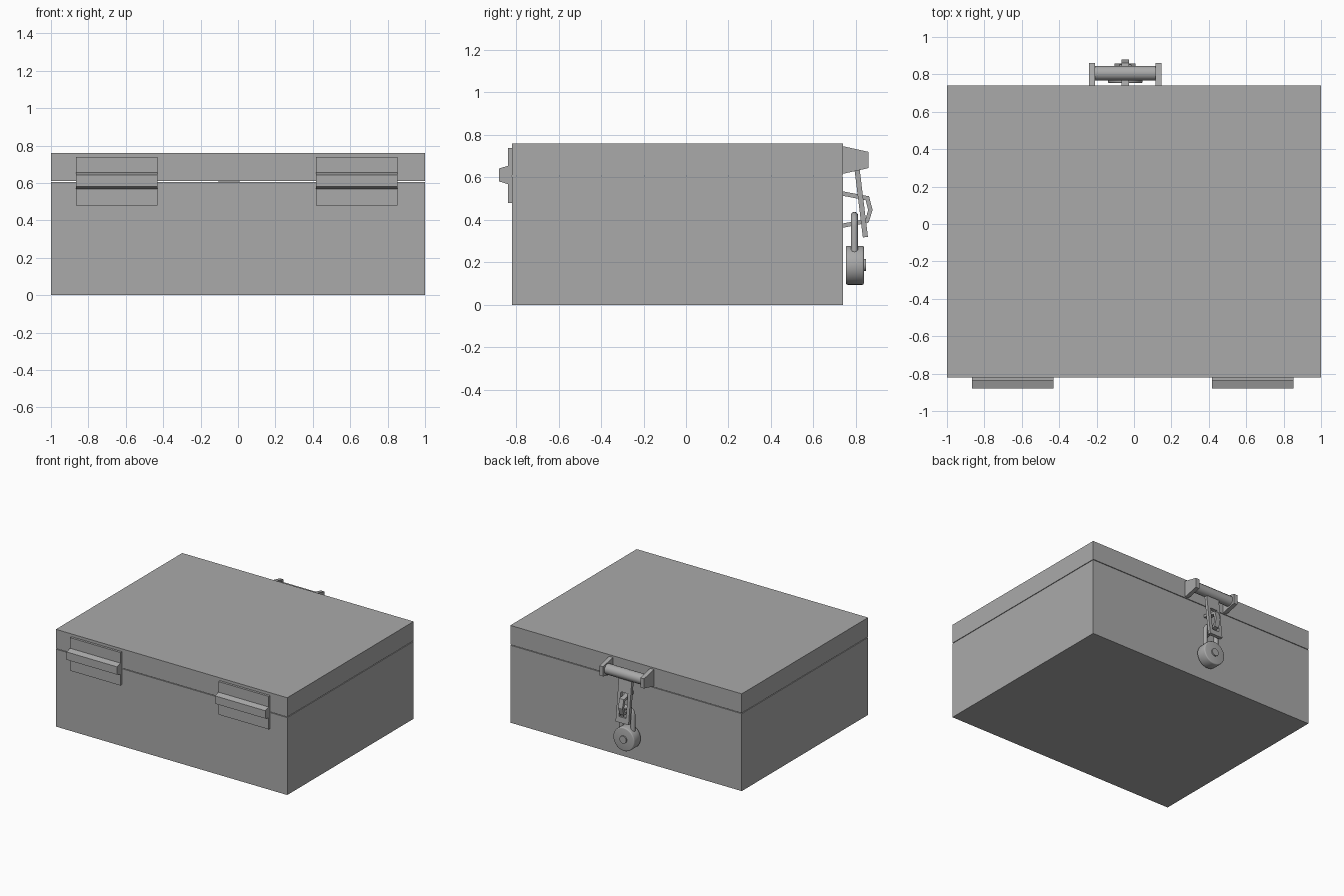
import bpy, bmesh, math
from mathutils import Matrix, Vector

if "Cube" in bpy.data.objects:
    bpy.data.objects.remove(bpy.data.objects["Cube"], do_unlink=True)

grey = bpy.data.materials.new("plain_grey")
grey.use_nodes = True
grey.diffuse_color = (0.4, 0.4, 0.4, 1)
grey.node_tree.nodes["Principled BSDF"].inputs["Base Color"].default_value = (0.4, 0.4, 0.4, 1)

CX = -0.047  # centre line of the latch


def finish(name, bm, smooth=False):
    bmesh.ops.recalc_face_normals(bm, faces=bm.faces)
    mesh = bpy.data.meshes.new(name)
    bm.to_mesh(mesh)
    bm.free()
    mesh.materials.append(grey)
    obj = bpy.data.objects.new(name, mesh)
    bpy.context.collection.objects.link(obj)
    if smooth:
        bpy.ops.object.select_all(action="DESELECT")
        obj.select_set(True)
        bpy.context.view_layer.objects.active = obj
        bpy.ops.object.shade_smooth_by_angle(angle=math.radians(40))
    return obj


def box(name, x, y, z):
    bm = bmesh.new()
    bmesh.ops.create_cube(bm, size=1)
    for v in bm.verts:
        v.co = [r[0] if c < 0 else r[1] for c, r in zip(v.co, (x, y, z))]
    return finish(name, bm)


def extrude_x(name, profile, x0, x1):
    """Extrude a (y, z) outline along x."""
    bm = bmesh.new()
    face = bm.faces.new([bm.verts.new((x0, y, z)) for y, z in profile])
    new = bmesh.ops.extrude_face_region(bm, geom=[face])["geom"]
    moved = [g for g in new if isinstance(g, bmesh.types.BMVert)]
    bmesh.ops.translate(bm, verts=moved, vec=(x1 - x0, 0, 0))
    return finish(name, bm)


def cylinder(name, radius, start, end, sides, bevel=0):
    a, b = Vector(start), Vector(end)
    bm = bmesh.new()
    bmesh.ops.create_cone(bm, cap_ends=True, segments=sides, radius1=radius,
                          radius2=radius, depth=(b - a).length)
    if bevel:
        rims = [e for e in bm.edges if abs(e.verts[0].co.z - e.verts[1].co.z) < 1e-5]
        bmesh.ops.bevel(bm, geom=rims, offset=bevel, segments=3, profile=0.5, affect="EDGES")
    turn = (b - a).to_track_quat("Z", "Y").to_matrix().to_4x4()
    bm.transform(Matrix.Translation((a + b) / 2) @ turn)
    return finish(name, bm, True)


# Case, with a hairline gap under the lid
box("case_body", (-1, 1), (-0.82, 0.74), (0, 0.605))
box("case_lid", (-1, 1), (-0.82, 0.74), (0.61, 0.76))

# Hinges: two leaves and a tapered knuckle each
for side, x in (("right", -0.865), ("left", 0.417)):
    x1 = x + 0.435
    box(side + "_hinge_upper_leaf", (x, x1), (-0.838, -0.82), (0.61, 0.738))
    box(side + "_hinge_lower_leaf", (x, x1), (-0.838, -0.82), (0.48, 0.605))
    extrude_x(side + "_hinge_knuckle",
              [(-0.82, 0.568), (-0.838, 0.568), (-0.88, 0.581),
               (-0.88, 0.642), (-0.838, 0.655), (-0.82, 0.655)], x, x1)

# Latch brackets and the rod between them
for side, x in (("right", CX - 0.193), ("left", CX + 0.161)):
    extrude_x(side + "_latch_bracket",
              [(0.735, 0.616), (0.735, 0.748), (0.86, 0.72), (0.86, 0.644)], x, x + 0.032)
cylinder("latch_rod", 0.04, (CX - 0.165, 0.806, 0.683), (CX + 0.165, 0.806, 0.683), 12)

# Slotted hasp strap leaning outward below the rod
TOP, BOTTOM, LEAN = 0.66, 0.317, 0.042


def strap_part(name, x0, x1, low, high):
    def back(z):
        return 0.791 + (TOP - z) / (TOP - BOTTOM) * LEAN
    extrude_x(name, [(back(low), low), (back(low) + 0.024, low + 0.003),
                     (back(high) + 0.024, high + 0.003), (back(high), high)], CX + x0, CX + x1)


strap_part("hasp_upper", -0.056, 0.056, 0.545, TOP)
strap_part("hasp_lower", -0.056, 0.056, BOTTOM, 0.36)
strap_part("hasp_right_rail", -0.056, -0.03, 0.36, 0.545)
strap_part("hasp_left_rail", 0.03, 0.056, 0.36, 0.545)

# Staple passing through the slot
extrude_x("staple",
          [(0.735, 0.535), (0.862, 0.511), (0.879, 0.447), (0.86, 0.387), (0.735, 0.362),
           (0.735, 0.382), (0.846, 0.404), (0.858, 0.447), (0.846, 0.493), (0.735, 0.514)],
          CX - 0.019, CX + 0.019)

# Padlock: round body, button and shackle
cylinder("padlock_body", 0.092, (CX, 0.753, 0.186), (CX, 0.838, 0.186), 32, 0.008)
cylinder("padlock_button", 0.029, (CX, 0.83, 0.187), (CX, 0.848, 0.187), 20)

path = [(-0.05, 0.23)]
path += [(-0.05 * math.cos(math.pi * i / 12), 0.371 + 0.05 * math.sin(math.pi * i / 12))
         for i in range(13)]
path.append((0.05, 0.23))
curve = bpy.data.curves.new("padlock_shackle", "CURVE")
curve.dimensions = "3D"
curve.bevel_depth = 0.017
curve.bevel_resolution = 3
curve.materials.append(grey)
spline = curve.splines.new("POLY")
spline.points.add(len(path) - 1)
for point, (x, z) in zip(spline.points, path):
    point.co = (CX + x, 0.793, z, 1)
shackle = bpy.data.objects.new("padlock_shackle", curve)
bpy.context.collection.objects.link(shackle)
